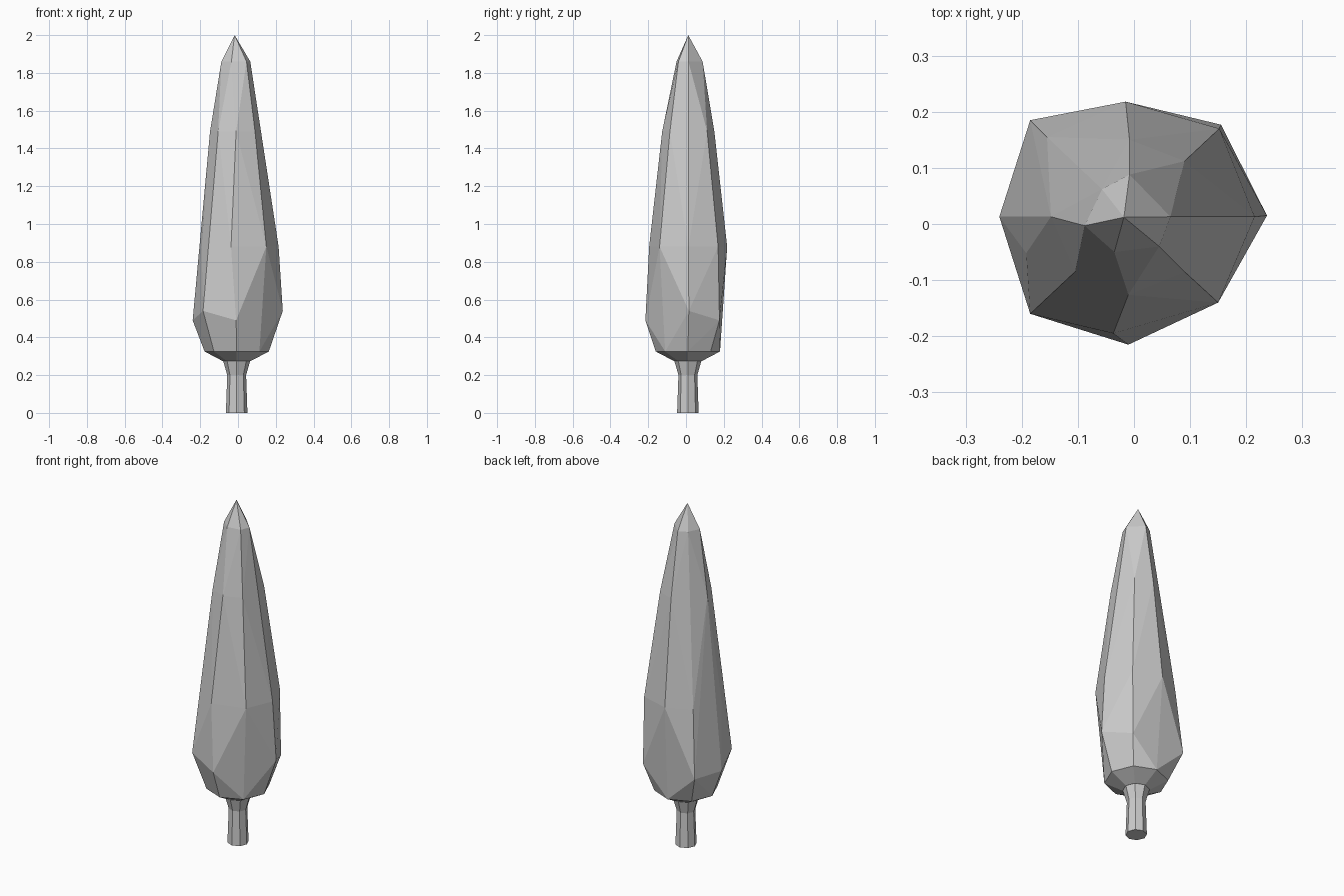
import bpy, bmesh
from math import cos, sin, tau

if "Cube" in bpy.data.objects:
    bpy.data.objects.remove(bpy.data.objects["Cube"])

CX, CY = -0.007, 0.01


def circle(r, z, n=8):
    return [(CX + r * cos(tau * i / n), CY + r * sin(tau * i / n), z) for i in range(n)]


def finish(bm, name):
    bmesh.ops.recalc_face_normals(bm, faces=bm.faces)
    mesh = bpy.data.meshes.new(name)
    bm.to_mesh(mesh)
    bm.free()
    obj = bpy.data.objects.new(name, mesh)
    bpy.context.collection.objects.link(obj)


# Foliage: faceted hull around irregular rings, counter-clockwise from +x
rings = [
    (0.49, [(.155, .177), (-.015, .185), (-.185, .185), (-.24, .013), (-.01, -.215)]),
    (0.54, [(.237, .015), (-.185, -.16)]),
    (0.88, [(.215, .013), (.152, .17), (-.015, .218), (-.155, .155),
            (-.192, -.052), (-.037, -.195), (.15, -.14)]),
    (1.49, [(.09, .112), (-.008, .15), (-.148, .013), (-.105, -.085),
            (-.01, -.126), (.09, -.085)]),
    (1.86, [(.065, .013), (-.008, .088), (-.057, .062), (-.088, -.003),
            (-.035, -.05), (.045, -.04)]),
    (2.0, [(-.018, .012)]),
]
bm = bmesh.new()
points = [(x, y, z) for z, ring in rings for x, y in ring]
points += circle(0.17, 0.325) + circle(0.075, 0.275)
for p in points:
    bm.verts.new(p)
res = bmesh.ops.convex_hull(bm, input=bm.verts)
unused = [v for v in bm.verts if not v.link_faces]
bmesh.ops.delete(bm, geom=unused, context='VERTS')
finish(bm, "foliage")

# Trunk: eight-sided post flaring where it meets the foliage
bm = bmesh.new()
loops = [[bm.verts.new(p) for p in circle(r, z)]
         for r, z in [(0.057, 0), (0.05, 0.2), (0.073, 0.28)]]
for a, b in zip(loops, loops[1:]):
    for i in range(8):
        j = (i + 1) % 8
        bm.faces.new((a[i], a[j], b[j], b[i]))
bm.faces.new(loops[0])
finish(bm, "trunk")
